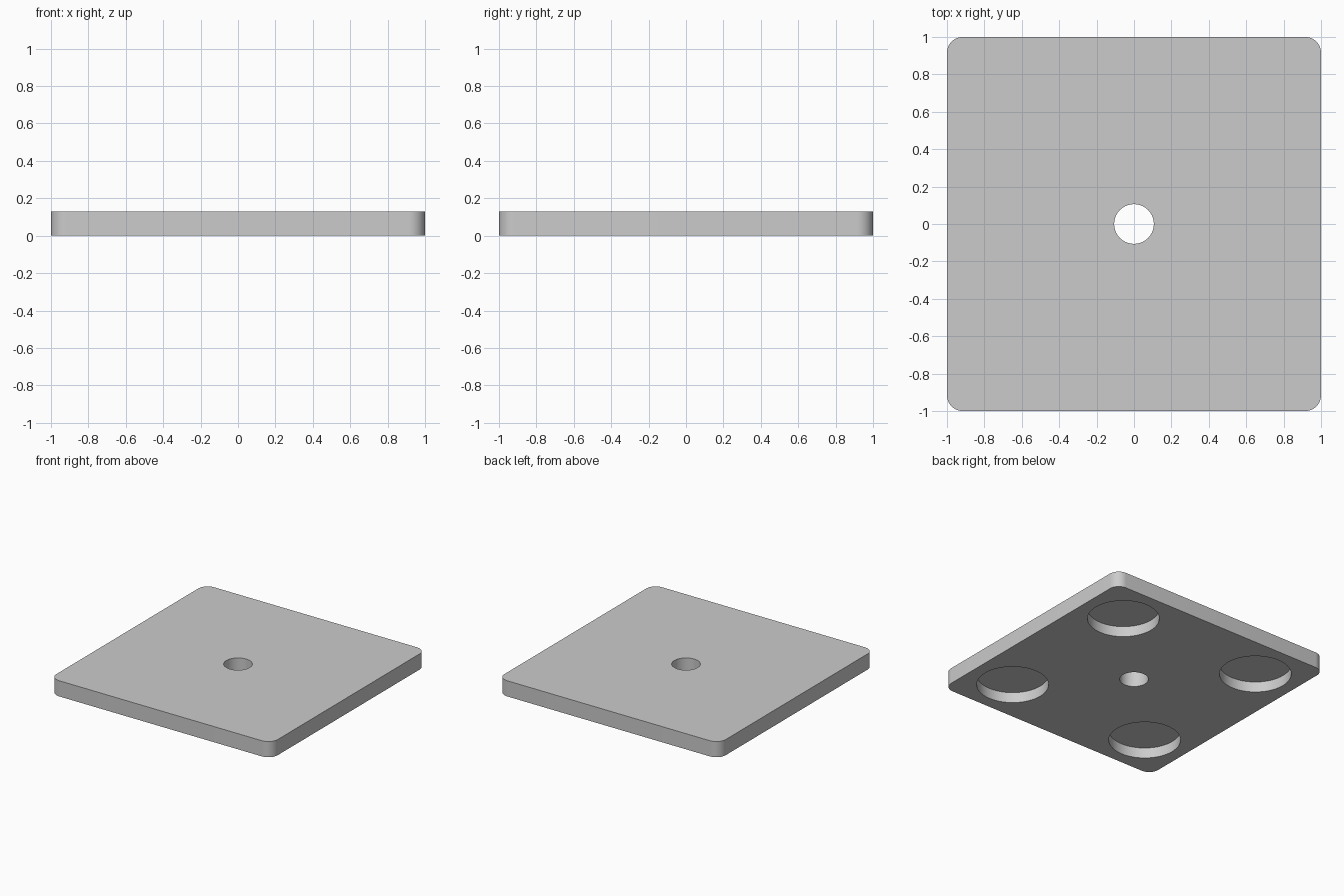
import bpy

cube = bpy.data.objects.get("Cube")
if cube:
    bpy.data.objects.remove(cube, do_unlink=True)

THICK = 0.128
CORNER = 0.085
POCKET_R, POCKET_AT, POCKET_DEPTH = 0.266, 0.638, 0.085
HOLE_R = 0.106

grey = bpy.data.materials.new("light_grey")
grey.use_nodes = True
colour = (0.6, 0.6, 0.6, 1)
grey.diffuse_color = colour
grey.node_tree.nodes["Principled BSDF"].inputs["Base Color"].default_value = colour

# Square plate with rounded upright edges
bpy.ops.mesh.primitive_cube_add(size=2, location=(0, 0, THICK / 2))
plate = bpy.context.object
plate.name = "base_plate"
plate.scale.z = THICK / 2
bpy.ops.object.transform_apply(location=True, scale=True)
plate.data.materials.append(grey)

weights = plate.data.attributes.new("bevel_weight_edge", "FLOAT", "EDGE")
for edge in plate.data.edges:
    a, b = (plate.data.vertices[i].co for i in edge.vertices)
    weights.data[edge.index].value = 1.0 if abs(a.z - b.z) > THICK / 2 else 0.0
bevel = plate.modifiers.new("rounded_corners", "BEVEL")
bevel.limit_method = "WEIGHT"
bevel.width = CORNER
bevel.segments = 12


def cut(name, x, y, radius, top):
    """Subtract an upright cylinder reaching from below the plate to top."""
    bottom = -0.1
    bpy.ops.mesh.primitive_cylinder_add(
        vertices=64, radius=radius, depth=top - bottom,
        location=(x, y, (top + bottom) / 2))
    cutter = bpy.context.object
    cutter.name = name
    cutter.data.materials.append(grey)
    cutter.hide_render = True
    mod = plate.modifiers.new(name, "BOOLEAN")
    mod.operation = "DIFFERENCE"
    mod.solver = "EXACT"
    mod.object = cutter
    return cutter


# Through hole and four round pockets in the underside
cutters = [cut("centre_hole_cutter", 0, 0, HOLE_R, THICK + 0.1)]
for x in (-POCKET_AT, POCKET_AT):
    for y in (-POCKET_AT, POCKET_AT):
        cutters.append(cut("pocket_cutter", x, y, POCKET_R, POCKET_DEPTH))

# Bake the cuts and remove the helpers
bpy.ops.object.select_all(action="DESELECT")
plate.select_set(True)
bpy.context.view_layer.objects.active = plate
for mod in list(plate.modifiers):
    bpy.ops.object.modifier_apply(modifier=mod.name)
for cutter in cutters:
    bpy.data.objects.remove(cutter, do_unlink=True)
bpy.ops.object.shade_smooth_by_angle()
